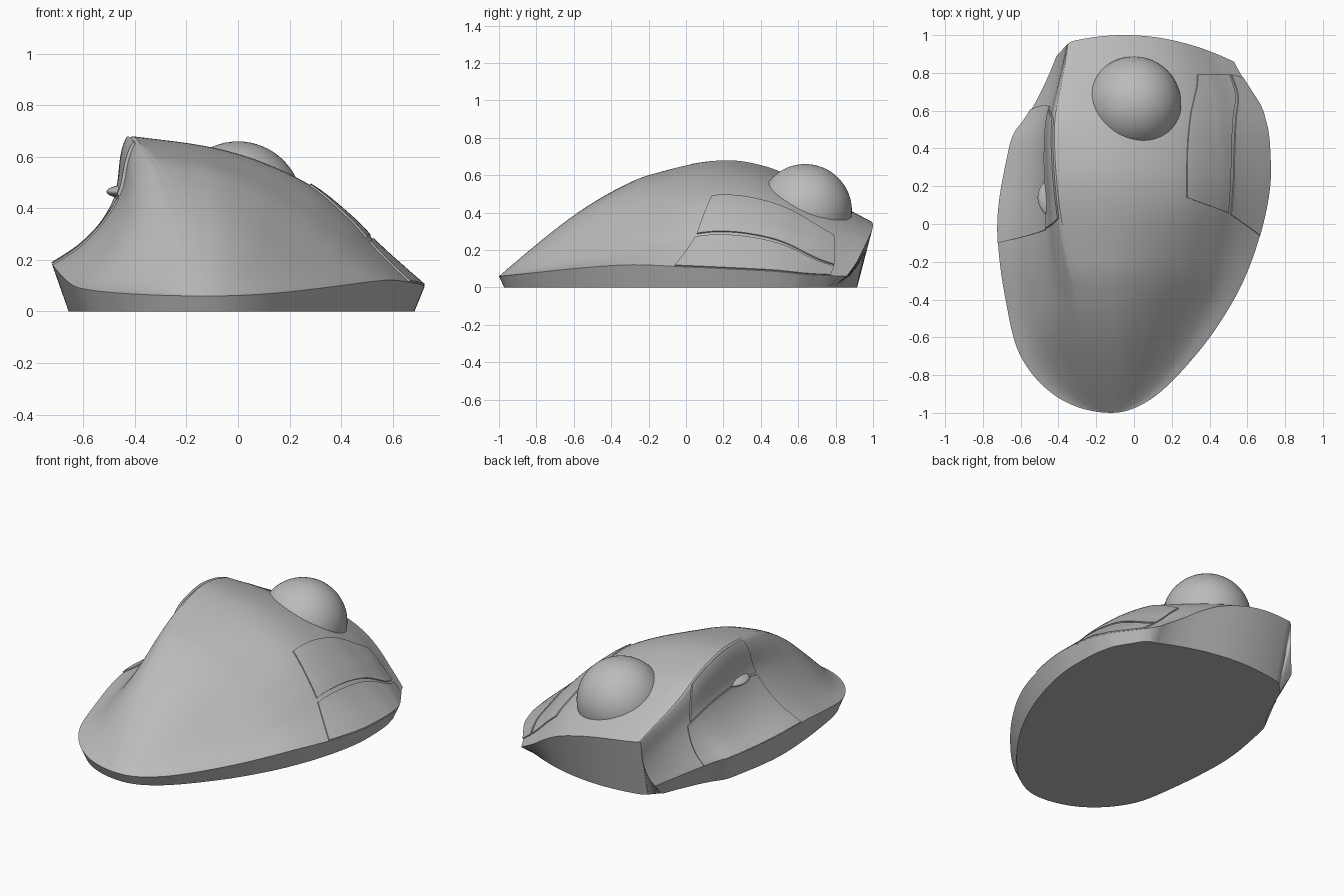
import bpy, bmesh, math
from mathutils import Vector

cube = bpy.data.objects.get("Cube")
if cube:
    bpy.data.objects.remove(cube, do_unlink=True)

grey = bpy.data.materials.new("mid grey plastic")
grey.use_nodes = True
grey.diffuse_color = (0.5, 0.5, 0.5, 1)
grey.node_tree.nodes["Principled BSDF"].inputs["Base Color"].default_value = (0.5, 0.5, 0.5, 1)


def spline(keys, q):
    """Smooth interpolation through (position, value) keys."""
    i = max(j for j in range(len(keys) - 1) if j == 0 or keys[j][0] <= q)

    def slope(j):
        a, b = keys[max(j - 1, 0)], keys[min(j + 1, len(keys) - 1)]
        return (b[1] - a[1]) / (b[0] - a[0])
    (p, u), (r, v) = keys[i], keys[i + 1]
    w = r - p
    t = (q - p) / w
    return ((1 + 2 * t) * (1 - t) ** 2 * u + t * (1 - t) ** 2 * w * slope(i)
            + t * t * (3 - 2 * t) * v + t * t * (t - 1) * w * slope(i + 1))


def smooth(a, b, v):
    t = min(max((v - a) / (b - a), 0), 1)
    return t * t * (3 - 2 * t)


def root_keys(keys):
    """Square-root spacing rounds the outline at the palm end."""
    return [(math.sqrt(y + 1), v) for y, v in keys]


# Outline and crest along the length
LEFT_X = root_keys([(-1, -.12), (-.92, -.4), (-.7, -.6), (-.4, -.68), (-.1, -.72), (.1, -.715),
                    (.35, -.67), (.6, -.61), (.8, -.545), (1, -.41)])
RIGHT_X = root_keys([(-1, -.12), (-.92, .1), (-.76, .27), (-.53, .45), (-.3, .58), (-.05, .67),
                     (.2, .72), (.4, .72), (.6, .7), (.8, .66), (1, .53)])
CREST_X = root_keys([(-1, -.12), (-.8, -.18), (-.4, -.27), (0, -.38), (.55, -.42), (1, -.35)])
LEFT_Z = [(-1, .06), (-.6, .1), (-.1, .18), (.3, .17), (.75, .14), (1, .08)]
RIGHT_Z = [(-1, .06), (-.35, .12), (0, .11), (.8, .07), (1, .06)]
CREST_Z = [(-1, .06), (-.8, .23), (-.6, .385), (-.4, .51), (-.2, .6), (.2, .68),
           (.5, .625), (.75, .5), (1, .365)]
# Flank profiles, from crest to rim
RIGHT_MID = [(0, 1), (.26, .93), (.44, .83), (.62, .66), (.76, .44), (.85, .26), (1, 0)]
RIGHT_PALM = [(0, 1), (.09, .99), (.26, .91), (.44, .71), (.62, .43), (.76, .22), (.87, .09), (1, 0)]
THUMB_T = [0, .05, .11, .18, .38, .66, 1]
THUMB_H = [1, .97, .86, .6, .36, .16, 0]
PALM_T = [0, .13, .31, .5, .68, .84, 1]
PALM_H = [1, .975, .82, .56, .3, .12, 0]


def surface(s, y):
    """Shell point: s runs from -1 at the left rim over 0 at the crest to 1 at the right rim."""
    q, a = math.sqrt(max(y + 1, 0)), abs(s)
    cx, cz = spline(CREST_X, q), spline(CREST_Z, y)
    k = smooth(-.65, .17, y)

    def mix(palm, mid):
        return (1 - k) * spline(palm, a) + k * spline(mid, a)
    if s < 0:
        def even(values):
            return [(i / 6, v) for i, v in enumerate(values)]
        t, h = mix(even(PALM_T), even(THUMB_T)), mix(even(PALM_H), even(THUMB_H))
        rx, rz = spline(LEFT_X, q), spline(LEFT_Z, y)
    else:
        t, h = a, mix(RIGHT_PALM, RIGHT_MID)
        rx, rz = spline(RIGHT_X, q), spline(RIGHT_Z, y)
    x = cx + (rx - cx) * t
    bend = .42 * (x + .05) ** 2 + .8 * max(0, -.34 - x)
    return Vector((x, y - bend * smooth(.4, 1, y), rz + (cz - rz) * h))


def normal(s, y):
    e = .004
    return (surface(s + e, y) - surface(s - e, y)).cross(surface(s, y + e) - surface(s, y - e)).normalized()


def finish(name, bm, angle=30):
    bmesh.ops.recalc_face_normals(bm, faces=bm.faces)
    mesh = bpy.data.meshes.new(name)
    bm.to_mesh(mesh)
    bm.free()
    ob = bpy.data.objects.new(name, mesh)
    bpy.context.collection.objects.link(ob)
    mesh.materials.append(grey)
    bpy.ops.object.select_all(action='DESELECT')
    ob.select_set(True)
    bpy.context.view_layer.objects.active = ob
    bpy.ops.object.shade_smooth_by_angle(angle=math.radians(angle))
    return ob


def skin(bm, rows):
    for a, b in zip(rows, rows[1:]):
        for i in range(len(a) - 1):
            bm.faces.new((a[i], a[i + 1], b[i + 1], b[i]))


# Shell: lofted top, leaning skirt and flat underside
bm = bmesh.new()
N, M = 48, 80
rows = [[bm.verts.new(surface(i / N, -1 + 2 * (j / M) ** 1.6)) for i in range(-N, N + 1)]
        for j in range(1, M + 1)]
skin(bm, rows)
tip = bm.verts.new(surface(0, -1))
for a, b in zip(rows[0], rows[0][1:]):
    bm.faces.new((tip, b, a))
back = set(rows[-1])
rim = [tip] + [r[-1] for r in rows] + rows[-1][-2:0:-1] + [r[0] for r in reversed(rows)]
lower = []
for i, v in enumerate(rim):
    d = rim[(i + 1) % len(rim)].co - rim[i - 1].co
    inward = Vector((-d.y, d.x, 0)).normalized() * (.3 * v.co.z + .01)
    if v in back:
        inward = Vector((-.04 * v.co.x, -.085, 0))
    foot = v.co + inward
    foot.y = min(foot.y, .915 - .42 * (foot.x + .05) ** 2)
    lower.append(bm.verts.new((foot.x, foot.y, 0)))
for i in range(len(rim)):
    j = (i + 1) % len(rim)
    bm.faces.new((rim[i], rim[j], lower[j], lower[i]))
bm.faces.new(lower)
finish("shell", bm)


def plate(name, corners, lift, bow=(0, 0), n=28):
    """Thin panel following the shell between four (s, y) corners; bow curves its long edges."""
    bm = bmesh.new()
    c = [Vector(p) for p in corners]
    layers = []
    for off in (-.01, lift):
        grid = []
        for j in range(n + 1):
            t = j / n
            a, b = c[0].lerp(c[1], t), c[3].lerp(c[2], t)
            a.x -= bow[0] * 4 * t * (1 - t)
            b.x -= bow[1] * 4 * t * (1 - t)
            row = [a.lerp(b, i / n) for i in range(n + 1)]
            grid.append([bm.verts.new(surface(*p) + normal(*p) * off) for p in row])
        skin(bm, grid)
        layers.append(grid)

    def border(g):
        return g[0] + [r[-1] for r in g[1:]] + g[-1][-2::-1] + [r[0] for r in g[-2::-1]]
    skin(bm, [border(g) for g in layers])
    return finish(name, bm)


def dimple(panel, s, y):
    """Cut an oval finger recess through a panel."""
    bm = bmesh.new()
    bmesh.ops.create_cone(bm, cap_ends=True, segments=48, radius1=1, radius2=1, depth=.12)
    n = normal(s, y)
    along = (surface(s, y + .01) - surface(s, y - .01)).normalized()
    for v in bm.verts:
        v.co = surface(s, y) + n.cross(along) * v.co.x * .065 + along * v.co.y * .11 + n * v.co.z
    cutter = finish(panel.name + "_cutter", bm)
    cut = panel.modifiers.new("recess", 'BOOLEAN')
    cut.operation, cut.object, cut.solver = 'DIFFERENCE', cutter, 'EXACT'
    bpy.context.view_layer.objects.active = panel
    bpy.ops.object.modifier_apply(modifier=cut.name)
    bpy.data.objects.remove(cutter, do_unlink=True)


# Finger buttons on the right flank
dimple(plate("upper_button", [(.61, .14), (.7, .84), (.905, .91), (.815, .06)], .007, (.03, .035)), .743, .5)
dimple(plate("lower_button", [(.83, .05), (.92, .915), (.997, .93), (.997, -.06)], .007, (.035, 0)), .9, .21)

# Thumb rest and thumb button on the left flank
plate("thumb_rest", [(-.997, -.1), (-.997, .8), (-.53, .69), (-.53, -.03)], .007)
plate("thumb_button", [(-.515, -.02), (-.515, .66), (-.12, .58), (-.12, .03)], .012)

# Thumb wheel: flat disc with a rounded edge
bm = bmesh.new()
bmesh.ops.create_uvsphere(bm, u_segments=48, v_segments=24, radius=1)
for v in bm.verts:
    v.co = Vector((-.405 + v.co.x * .105, .14 + v.co.y * .11, .465 + v.co.z * .03))
finish("thumb_wheel", bm, 60)

# Tracking ball
bm = bmesh.new()
bmesh.ops.create_uvsphere(bm, u_segments=64, v_segments=32, radius=.25)
bmesh.ops.translate(bm, vec=(0, .637, .41), verts=bm.verts)
finish("ball", bm, 60)
